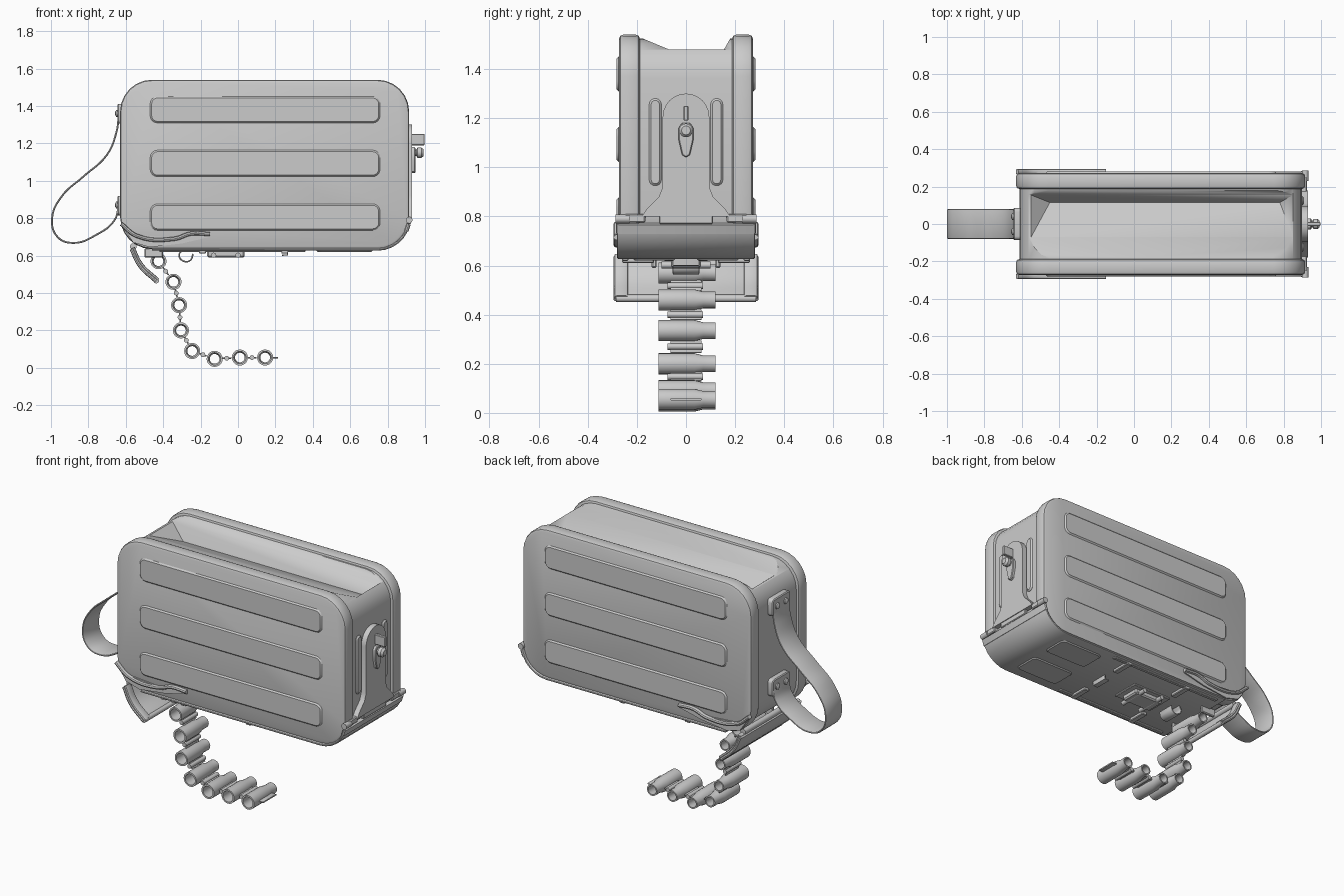
import bpy, bmesh, math
from mathutils import Vector

if "Cube" in bpy.data.objects:
    bpy.data.objects.remove(bpy.data.objects["Cube"])

metal = bpy.data.materials.new("plain grey")
metal.use_nodes = True
GREY = (0.6, 0.6, 0.6, 1)
metal.diffuse_color = GREY
metal.node_tree.nodes["Principled BSDF"].inputs["Base Color"].default_value = GREY


def finish(ob, smooth=True):
    ob.data.materials.append(metal)
    bpy.ops.object.select_all(action='DESELECT')
    ob.select_set(True)
    bpy.context.view_layer.objects.active = ob
    if smooth:
        bpy.ops.object.shade_smooth_by_angle(angle=math.radians(32))
    return ob


def from_bmesh(name, bm, bevel=0, segments=2):
    bmesh.ops.recalc_face_normals(bm, faces=bm.faces)
    if bevel:
        edges = [e for e in bm.edges if e.calc_face_angle(0) > 0.8]
        bmesh.ops.bevel(bm, geom=edges, offset=bevel, segments=segments,
                        profile=0.5, affect='EDGES', clamp_overlap=True)
    me = bpy.data.meshes.new(name)
    bm.to_mesh(me)
    bm.free()
    ob = bpy.data.objects.new(name, me)
    bpy.context.collection.objects.link(ob)
    return finish(ob)


def place(axis, u, v, a):
    return {'X': (a, u, v), 'Y': (u, a, v), 'Z': (u, v, a)}[axis]


def prism(name, pts, a, b, axis='Y', bevel=0, segments=2):
    bm = bmesh.new()
    lo, hi = ([bm.verts.new(place(axis, u, v, t)) for u, v in pts] for t in (a, b))
    bm.faces.new(lo)
    bm.faces.new(hi)
    for i in range(len(pts)):
        j = (i + 1) % len(pts)
        bm.faces.new((lo[i], lo[j], hi[j], hi[i]))
    return from_bmesh(name, bm, bevel, segments)


def rounded(u0, u1, v0, v1, r, n=6):
    pts = []
    for k, (cu, cv) in enumerate([(u1 - r, v1 - r), (u0 + r, v1 - r),
                                  (u0 + r, v0 + r), (u1 - r, v0 + r)]):
        for i in range(n + 1):
            t = math.radians(90 * (k + i / n))
            pts.append((cu + r * math.cos(t), cv + r * math.sin(t)))
    return pts


def box(name, x, y, z, bevel=0):
    return prism(name, [(x[0], z[0]), (x[1], z[0]), (x[1], z[1]), (x[0], z[1])],
                 y[0], y[1], 'Y', bevel, 1)


def lathe(name, profile, origin, axis='Y', n=20, closed=False):
    """Turn (radius, distance) pairs about an axis."""
    bm = bmesh.new()
    rings = []
    for r, d in profile:
        ring = []
        for i in range(n):
            t = 2 * math.pi * i / n
            co = Vector(place(axis, r * math.cos(t), r * math.sin(t), d))
            ring.append(bm.verts.new(co + Vector(origin)))
        rings.append(ring)
    for k in range(len(rings) if closed else len(rings) - 1):
        p, q = rings[k], rings[(k + 1) % len(rings)]
        for i in range(n):
            j = (i + 1) % n
            bm.faces.new((p[i], p[j], q[j], q[i]))
    if not closed:
        bm.faces.new(rings[0])
        bm.faces.new(rings[-1])
    return from_bmesh(name, bm)


def rod(name, r, origin, a, b, axis='Y', n=12):
    return lathe(name, [(r, a), (r, b)], origin, axis, n)


def ribbon(name, pts, half_width, half_thick, y=0, curved=True, cyclic=False):
    """Strip that follows an x-z path and is wide along y."""
    cu = bpy.data.curves.new(name, 'CURVE')
    cu.dimensions = '3D'
    cu.extrude, cu.bevel_depth, cu.bevel_resolution = half_width, half_thick, 1
    cu.resolution_u = 6
    cu.use_fill_caps = True
    sp = cu.splines.new('BEZIER')
    sp.bezier_points.add(len(pts) - 1)
    for p, (x, z) in zip(sp.bezier_points, pts):
        p.co = (x, z, 0)
        p.handle_left_type = p.handle_right_type = 'AUTO' if curved else 'VECTOR'
    sp.use_cyclic_u = cyclic
    ob = bpy.data.objects.new(name, cu)
    bpy.context.collection.objects.link(ob)
    ob.location.y = y
    ob.rotation_euler.x = math.pi / 2
    bpy.ops.object.select_all(action='DESELECT')
    ob.select_set(True)
    bpy.context.view_layer.objects.active = ob
    bpy.ops.object.convert(target='MESH')
    return finish(bpy.context.object)


def hull(name, pts):
    bm = bmesh.new()
    for p in pts:
        bm.verts.new(p)
    bmesh.ops.convex_hull(bm, input=bm.verts)
    return from_bmesh(name, bm)


def cut(ob, cutter):
    mod = ob.modifiers.new("cut", 'BOOLEAN')
    mod.operation, mod.object, mod.solver = 'DIFFERENCE', cutter, 'EXACT'
    bpy.context.view_layer.objects.active = ob
    bpy.ops.object.modifier_apply(modifier=mod.name)
    bpy.data.objects.remove(cutter)


# Container core with a sloping trough in its top
core = prism("container_core", rounded(-0.612, 0.898, 0.645, 1.525, 0.16), -0.195, 0.195)
mouth = [(-0.07, 1.48), (0.155, 1.48), (0.2, 1.56), (-0.262, 1.56)]
cut(core, hull("mouth_cutter", [(x, y, z) for x in (-0.8, 1.1) for y, z in mouth]))
cut(core, hull("trough_cutter", [(x, 0.115, 1.40) for x in (-0.45, 0.78)]
               + [(x, y, z) for x in (-0.55, 0.85) for y in (-0.07, 0.155)
                  for z in (1.48, 1.485)]))

# Side pans with raised ribs, and the lower guide flange on each
for s, side in ((-1, "front"), (1, "back")):
    prism(side + "_pan", rounded(-0.63, 0.915, 0.635, 1.54, 0.17), s * 0.188, s * 0.272,
          bevel=0.016)
    for k in range(3):
        z = 0.735 + 0.287 * k
        prism(f"{side}_rib_{k + 1}", rounded(-0.47, 0.76, z, z + 0.142, 0.04, 4),
              s * 0.266, s * 0.282, bevel=0.012, segments=1)
    prism(side + "_flange", [(-0.615, 0.75), (-0.53, 0.71), (-0.34, 0.695), (-0.25, 0.715),
                             (-0.15, 0.715), (-0.15, 0.7), (-0.3, 0.665), (-0.47, 0.645),
                             (-0.56, 0.67)], s * 0.26, s * 0.28)
    ribbon(side + "_flange_bead", [(-0.625, 0.77), (-0.54, 0.705), (-0.34, 0.69),
                                   (-0.25, 0.718), (-0.15, 0.715)], 0.004, 0.011, s * 0.28)
    rod(side + "_hinge_pin", 0.018, (0.915, 0, 0.79), s * 0.23, s * 0.287)
    box(side + "_hinge_tab", (0.89, 0.925), (s * 0.165, s * 0.25), (0.775, 0.81), 0.005)

# Bottom cover that wraps up around one end
arc = [(0.745 + 0.172 * math.cos(math.radians(t)), 0.805 + 0.172 * math.sin(math.radians(t)))
       for t in range(-12, -91, -13)]
ribbon("bottom_cover", arc + [(-0.46, 0.635)], 0.274, 0.007, curved=False)
ribbon("cover_lip", arc[:2], 0.274, 0.011, curved=False)
for s, side in ((-1, "front"), (1, "back")):
    prism(side + "_cover_panel", rounded(0.42, 0.72, s * 0.13 - 0.085, s * 0.13 + 0.085, 0.03, 3),
          0.62, 0.632, 'Z', 0.006, 1)
    box(side + "_cover_rail", (-0.42, 0.36), (s * 0.235, s * 0.26), (0.618, 0.632), 0.004)
    for x in (-0.19, 0.25):
        box(side + "_cover_clip", (x - 0.018, x + 0.018), (s * 0.13, s * 0.26), (0.61, 0.635), 0.004)

# Bottom catch and hooks
box("catch_block", (-0.165, 0.035), (-0.06, 0.06), (0.59, 0.632), 0.008)
box("catch_plate", (-0.2, 0.07), (-0.09, 0.09), (0.618, 0.632), 0.004)
for x in (-0.13, 0.0):
    rod("catch_pin", 0.014, (x, 0, 0.602), -0.1, 0.1)
ribbon("small_hook", [(0.265, 0.63), (0.265, 0.603), (0.235, 0.603)], 0.05, 0.004, curved=False)
ribbon("wire_hook", [(-0.24, 0.61), (-0.255, 0.575), (-0.29, 0.57), (-0.315, 0.6),
                     (-0.3, 0.63)], 0.05, 0.004)

# Hinged mouth flap
rod("flap_hinge", 0.018, (-0.56, 0, 0.648), -0.25, 0.25)
flap = [(-0.57, 0.635), (-0.525, 0.545), (-0.437, 0.462)]
ribbon("mouth_flap", flap, 0.285, 0.01)
for s in (-1, 1):
    ribbon("flap_side_frame", [(x + 0.008, z + 0.008) for x, z in flap], 0.018, 0.01, s * 0.264)
rod("flap_edge", 0.015, (-0.437, 0, 0.466), -0.285, 0.285)
for s in (-1, 1):
    box("feed_guide", (-0.5, -0.4), (s * 0.12, s * 0.14), (0.59, 0.64), 0.005)

# Carrying strap with riveted end plates
ribbon("strap", [(-0.636, 1.36), (-0.65, 1.26), (-0.7, 1.14), (-0.83, 1.02), (-0.94, 0.92),
                 (-0.994, 0.8), (-0.965, 0.7), (-0.88, 0.668), (-0.76, 0.71), (-0.66, 0.79),
                 (-0.636, 0.88)], 0.074, 0.005)
for z in (1.36, 0.87):
    prism("strap_plate", rounded(-0.085, 0.085, z - 0.055, z + 0.05, 0.02, 3),
          -0.645, -0.605, 'X', 0.005, 1)
    for y in (-0.04, 0.04):
        lathe("rivet", [(0.02, 0), (0.018, -0.008), (0.008, -0.014)], (-0.643, y, z), 'X', 12)

# End latch: arched plate, side beads, turn knob and tab
arch = [(0.095 * math.cos(math.radians(t)), 1.205 + 0.095 * math.sin(math.radians(t)))
        for t in range(0, 181, 15)]
prism("latch_plate", [(0.18, 0.8), (0.16, 0.83), (0.11, 0.88), (0.095, 0.92)] + arch
      + [(-0.095, 0.92), (-0.11, 0.88), (-0.16, 0.83), (-0.18, 0.8)], 0.89, 0.93, 'X')
for s in (-1, 1):
    prism("latch_side_bead", rounded(s * 0.125 - 0.025, s * 0.125 + 0.025, 0.925, 1.28, 0.024, 4),
          0.88, 0.908, 'X', 0.008, 1)
prism("latch_lever", [(0.016, 1.05), (0.03, 1.11), (0.03, 1.16), (0.018, 1.18), (-0.018, 1.18),
                      (-0.03, 1.16), (-0.03, 1.11), (-0.016, 1.05), (0, 1.04)],
      0.925, 0.948, 'X', 0.004, 1)
lathe("latch_knob", [(0.018, 0.93), (0.018, 0.955), (0.028, 0.96), (0.028, 0.98), (0.018, 0.992)],
      (0, 0, 1.15), 'X', 16)
box("latch_tab", (0.925, 0.998), (-0.01, 0.01), (1.19, 1.25), 0.003)
box("cover_latch_foot", (0.905, 0.925), (-0.11, 0.11), (0.77, 0.805), 0.004)

# Hanging belt of hollow links
links = [(-0.425, 0.57), (-0.345, 0.46), (-0.315, 0.335), (-0.305, 0.2), (-0.245, 0.09),
         (-0.125, 0.048), (0.01, 0.055), (0.145, 0.055)]
tube = [(0.043, -0.112), (0.043, 0.035), (0.034, 0.07), (0.034, 0.12),
        (0.026, 0.12), (0.026, 0.07), (0.033, 0.035), (0.033, -0.112)]
ends = links[1:] + [(0.26, 0.055)]
for k, (p, q) in enumerate(zip(links, ends)):
    lathe(f"belt_link_{k + 1}", tube, (p[0], 0, p[1]), closed=True)
    d = (Vector(q) - Vector(p)).normalized()
    a, b = Vector(p) + d * 0.04, Vector(q) - d * 0.045
    ribbon(f"link_tab_{k + 1}", [tuple(a), tuple(b)], 0.06, 0.004, curved=False)
    m = (a + b) / 2
    if k < len(links) - 1:
        rod(f"link_joint_{k + 1}", 0.013, (m.x, 0, m.y), -0.075, 0.07)
